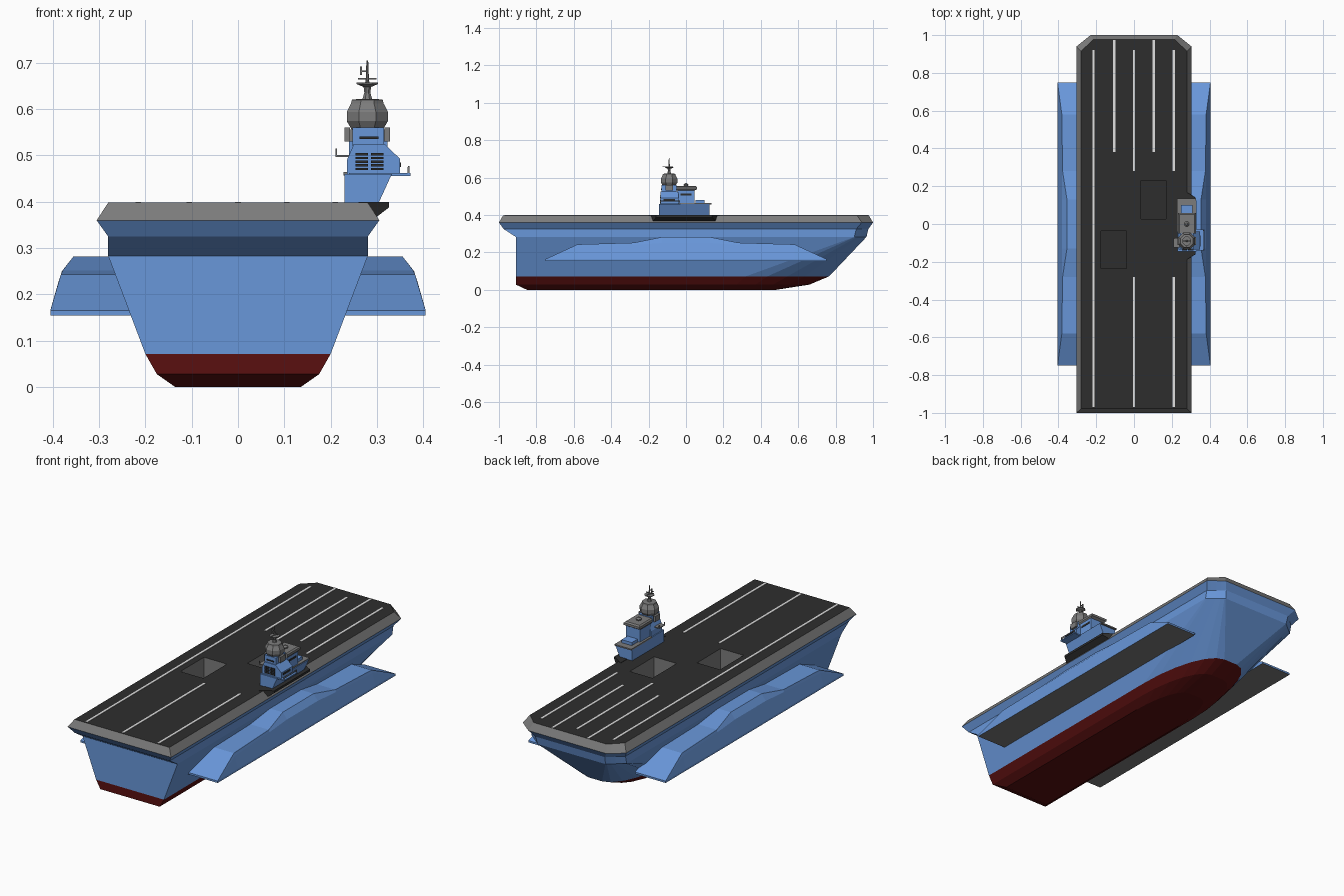
import bpy, bmesh
from math import sin, cos, pi

cube = bpy.data.objects.get("Cube")
if cube:
    bpy.data.objects.remove(cube, do_unlink=True)


def material(name, r, g, b):
    m = bpy.data.materials.new(name)
    m.use_nodes = True
    m.diffuse_color = (r, g, b, 1)
    m.node_tree.nodes["Principled BSDF"].inputs["Base Color"].default_value = (r, g, b, 1)
    return m


BLUE = material("hull blue", 0.14, 0.31, 0.70)
RED = material("keel red", 0.10, 0.005, 0.005)
GREY = material("trim grey", 0.2, 0.2, 0.2)
DECK = material("deck dark grey", 0.027, 0.027, 0.027)
WHITE = material("line white", 0.75, 0.75, 0.75)


def loft(name, rings, *mats):
    """Closed solid through rings of equal point count."""
    bm = bmesh.new()
    vs = [[bm.verts.new(p) for p in ring] for ring in rings]
    n = len(rings[0])
    for a, b in zip(vs, vs[1:]):
        for i in range(n):
            j = (i + 1) % n
            bm.faces.new((a[i], a[j], b[j], b[i]))
    bm.faces.new(vs[0][::-1])
    bm.faces.new(vs[-1])
    bmesh.ops.remove_doubles(bm, verts=bm.verts, dist=0.0001)
    bmesh.ops.recalc_face_normals(bm, faces=bm.faces)
    me = bpy.data.meshes.new(name)
    bm.to_mesh(me)
    bm.free()
    ob = bpy.data.objects.new(name, me)
    bpy.context.collection.objects.link(ob)
    for m in mats:
        me.materials.append(m)
    return ob


def box(name, x0, x1, y0, y1, z0, z1, mat):
    return loft(name, [[(x0, y0, z), (x1, y0, z), (x1, y1, z), (x0, y1, z)] for z in (z0, z1)], mat)


def prism(name, profile, y0, y1, mat):
    """Extrude an x-z profile along y."""
    return loft(name, [[(x, y, z) for x, z in profile] for y in (y0, y1)], mat)


def lathe(name, cx, cy, profile, sides, mat):
    rings = [[(cx + r * cos((i + .5) * 2 * pi / sides), cy + r * sin((i + .5) * 2 * pi / sides), z)
              for i in range(sides)] for r, z in profile]
    return loft(name, rings, mat)


# Hull: plan outlines stacked by height
def outline(z, w, stern, taper, tip, flat, power):
    n = 6
    half = [(w, stern)]
    for i in range(n + 1):
        a = i / n * pi / 2
        c, s = max(cos(a), 0) ** power, sin(a) ** power
        half.append((flat + (w - flat) * c, taper + (tip - taper) * s))
    return [(x, y, z) for x, y in half] + [(-x, y, z) for x, y in reversed(half)]


hull = loft("hull", [
    outline(0, .135, -.85, .18, .48, .04, 1),
    outline(.028, .175, -.91, .27, .66, .04, 1),
    outline(.072, .2, -.91, .32, .765, .04, 1),
    outline(.283, .28, -.91, .9, .965, .2, 2),
    outline(.325, .28, -.975, .91, .975, .205, 2),
    outline(.36, .305, -1, .94, 1, .23, 2),
    outline(.398, .28, -.978, .915, .977, .215, 2),
], BLUE, RED, GREY, DECK)

# Elevator wells cut into the deck
wells = [(.037, .17, .027, .23), (-.175, -.04, -.235, -.037)]
for x0, x1, y0, y1 in wells:
    cutter = box("well_cutter", x0, x1, y0, y1, .28, .45, GREY)
    cutter.hide_render = True
    mod = hull.modifiers.new("well", "BOOLEAN")
    mod.object, mod.operation, mod.solver = cutter, "DIFFERENCE", "EXACT"
    bpy.context.view_layer.objects.active = hull
    bpy.ops.object.modifier_apply(modifier=mod.name)
    bpy.data.objects.remove(cutter, do_unlink=True)


def in_well(c):
    return any(x0 - .005 < c.x < x1 + .005 and y0 - .005 < c.y < y1 + .005 for x0, x1, y0, y1 in wells)


for f in hull.data.polygons:
    c = f.center
    if f.normal.z > .9:
        f.material_index = 3
    elif c.z > .36 or (in_well(c) and c.z > .2):
        f.material_index = 2
    else:
        f.material_index = 1 if c.z < .072 else 0

# Side sponsons: sections along y, mirrored left and right
half = [(.75, .405, .165, .405, .165), (.58, .387, .228, .382, .243),
        (.28, .382, .24, .378, .252), (.13, .38, .25, .355, .282)]
sections = [(-y, *r) for y, *r in half] + [(y, *r) for y, *r in reversed(half)]
for side, label in ((1, "left"), (-1, "right")):
    rings = [[(side * x, y, z) for x, z in
              ((.225, .155), (.405, .155), (.405, .165), (ax, az), (bx, bz), (.225, bz))]
             for y, ax, az, bx, bz in sections]
    ob = loft(label + "_sponson", rings, BLUE, GREY)
    for f in ob.data.polygons:
        f.material_index = int(f.normal.z < -.9)

# Deck lines
for i, (x, y0, y1) in enumerate([(-.215, -.97, .92), (0, -.97, -.28), (0, .28, .92), (.21, -.97, -.28),
                                 (.21, .28, .92), (-.105, .38, .975), (.105, .38, .975)]):
    box("deck_line_%d" % i, x - .006, x + .006, y0, y1, .397, .4, WHITE)

# Island foundation
loft("island_foundation", [
    [(.26, -.2, z), (x, -.2 + d, z), (x, .18 - d, z), (.26, .18, z)]
    for x, d, z in ((.295, .02, .364), (.326, .04, .388), (.326, .04, .4))], DECK)

# Island body
prism("island_base", [(.23, .39), (.30, .39), (.332, .46), (.23, .46)], -.145, .125, BLUE)
box("base_roof", .228, .328, -.04, .135, .457, .464, GREY)
box("bridge_wing", .24, .372, -.14, -.03, .456, .462, BLUE)
prism("bridge", [(.235, .46), (.35, .46), (.35, .492), (.316, .525), (.25, .525), (.235, .49)], -.135, -.04, BLUE)
box("tower", .247, .315, -.13, -.05, .52, .56, BLUE)
box("aft_block", .24, .322, -.045, .045, .46, .535, BLUE)
loft("aft_roof", [[(.28 - w, -.05, z), (.28 + w, -.05, z), (.28 + w, y, z), (.28 - w, y, z)]
                  for w, y, z in ((.041, .045, .53), (.047, .058, .538), (.047, .058, .55), (.04, .05, .556))], GREY)
box("aft_locker", .25, .31, .05, .1, .464, .48, BLUE)

# Lookout platforms and their rails
box("lookout_platform", .21, .245, -.125, -.075, .497, .501, GREY)
for x, y, z in ((.212, -.123, .5), (.212, -.077, .5), (.368, -.137, .46), (.368, -.034, .46)):
    box("rail_post", x - .002, x + .002, y - .002, y + .002, z, z + .015, GREY)
for z in (.47, .476):
    box("wing_rail", .367, .37, -.138, -.032, z - .001, z + .001, GREY)
for x in (.236, .322):
    box("tower_bracket", x - .006, x + .006, -.11, -.07, .53, .56, GREY)

# Louvres and window slit at the front, side windows
for x in (.253, .287):
    for k in range(5):
        z = .468 + k * .008
        box("louvre", x, x + .027, -.139, -.134, z, z + .005, DECK)
box("front_window", .262, .303, -.134, -.129, .535, .541, DECK)
box("bridge_side_window", .349, .352, -.12, -.06, .475, .485, DECK)
box("aft_side_window", .32, .324, -.03, .03, .505, .515, DECK)

# Radar house and mast
cx, cy = .279, -.09
lathe("radar_house", cx, cy, [(.036, .555), (.048, .574), (.048, .594), (.038, .612), (.036, .62), (.02, .622)], 8, GREY)
lathe("mast", cx, cy, [(.012, .62), (.007, .635), (.009, .65), (.004, .66), (.002, .705)], 8, GREY)
lathe("mast_platform", cx, cy, [(.01, .648), (.025, .654), (.025, .657)], 8, GREY)
box("mast_yard", cx - .02, cx + .02, cy - .002, cy + .002, .664, .667, GREY)
box("mast_spar", cx - .002, cx + .002, cy - .035, cy + .02, .659, .662, GREY)
box("mast_arm", cx - .016, cx, cy - .002, cy + .002, .68, .683, GREY)
box("mast_aerial", cx - .016, cx - .012, cy - .002, cy + .002, .673, .692, GREY)
lathe("roof_dome", cx, .0, [(.012, .555), (.014, .562), (.006, .57)], 8, GREY)
